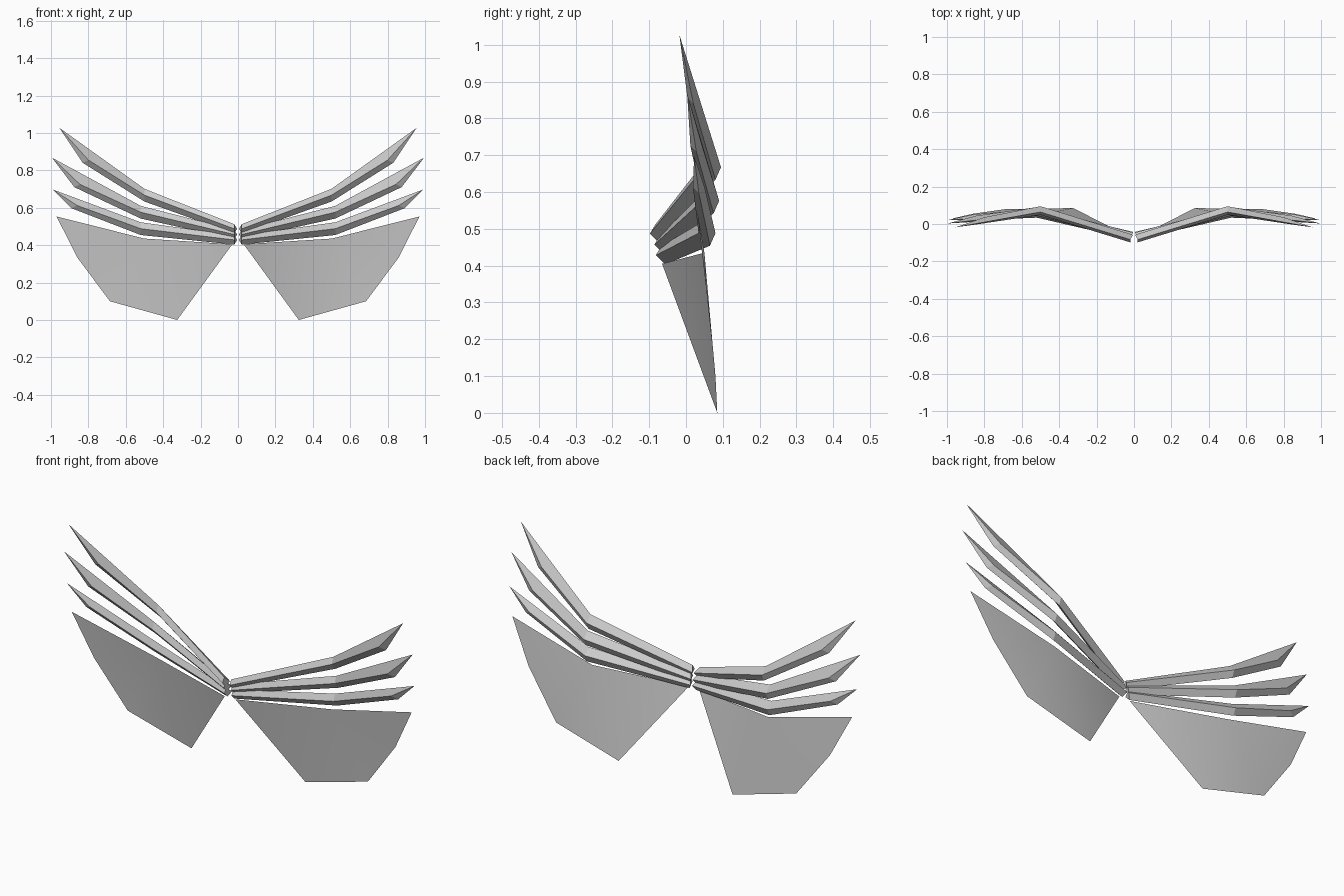
import bpy
import bmesh
from mathutils import Vector

default_cube = bpy.data.objects.get("Cube")
if default_cube:
    bpy.data.objects.remove(default_cube, do_unlink=True)

# One plain grey for the whole pair of wings
grey = bpy.data.materials.new("wing_grey")
grey.use_nodes = True
grey.diffuse_color = (0.6, 0.6, 0.6, 1)
grey.node_tree.nodes["Principled BSDF"].inputs["Base Color"].default_value = grey.diffuse_color


def make_object(name, bm, side, smooth):
    """Scale the part onto its side, fix the normals and link it."""
    for vert in bm.verts:
        vert.co.x *= side
    bmesh.ops.recalc_face_normals(bm, faces=bm.faces)
    if smooth:
        # an open sheet should face the front
        for face in bm.faces:
            if face.normal.y > 0:
                face.normal_flip()
    for face in bm.faces:
        face.smooth = smooth
    mesh = bpy.data.meshes.new(name)
    bm.to_mesh(mesh)
    bm.free()
    mesh.materials.append(grey)
    obj = bpy.data.objects.new(name, mesh)
    bpy.context.collection.objects.link(obj)
    return obj


def diamond(centre, depth, height, lean=0.0, back_shift=0.0):
    """Four-sided section: top, front, bottom, back."""
    c = Vector(centre)
    return [c + Vector((0, -lean, height)),
            c + Vector((0, -depth, 0)),
            c + Vector((0, lean, -height)),
            c + Vector((back_shift, depth, 0))]


def feather(name, side, root, elbow, end, tip):
    """Bent diamond blade whose top ridge runs out to a sharp tip."""
    root_ring = diamond(root, 0.02, 0.025, 0.005, -0.015)
    elbow_ring = diamond(elbow, 0.023, 0.034, 0.008)
    end_ring = diamond(end, 0.016, 0.015)
    end_ring[0] = Vector(tip)
    end_ring[2].x += 0.03
    bm = bmesh.new()
    rings = [[bm.verts.new(p) for p in ring]
             for ring in (root_ring, elbow_ring, end_ring)]
    for a, b in zip(rings, rings[1:]):
        for i in range(4):
            j = (i + 1) % 4
            bm.faces.new((a[i], a[j], b[j], b[i]))
    # root cap, and the slanted end split along its lower ridge
    bm.faces.new(rings[0])
    top, front, bottom, back = rings[-1]
    bm.faces.new((top, front, bottom))
    bm.faces.new((top, bottom, back))
    return make_object(name, bm, side, False)


def lower_panel(name, side):
    """Thin curved sheet fanned out from the elbow of its upper edge."""
    outline = [(0.5, 0.05, 0.435), (0.97, 0.03, 0.553), (0.86, 0.055, 0.335),
               (0.685, 0.08, 0.1), (0.325, 0.085, 0), (0.03, -0.065, 0.405)]
    bm = bmesh.new()
    elbow, *rim = [bm.verts.new(p) for p in outline]
    for a, b in zip(rim, rim[1:]):
        bm.faces.new((elbow, a, b))
    return make_object(name, bm, side, True)


# Root centre, elbow centre, end centre and tip of each blade
feathers = {
    "upper_feather": ((0.02, -0.078, 0.487), (0.5, 0.072, 0.667),
                      (0.8, 0.02, 0.855), (0.955, -0.018, 1.027)),
    "middle_feather": ((0.02, -0.066, 0.457), (0.52, 0.067, 0.576),
                       (0.845, 0.028, 0.725), (0.995, 0.003, 0.868)),
    "lower_feather": ((0.02, -0.062, 0.428), (0.52, 0.057, 0.488),
                      (0.86, 0.035, 0.612), (0.992, 0.022, 0.698)),
}

# Both wings, mirrored about the middle
for label, side in (("left", 1), ("right", -1)):
    for part, points in feathers.items():
        feather(f"{label}_{part}", side, *points)
    lower_panel(f"{label}_lower_panel", side)
